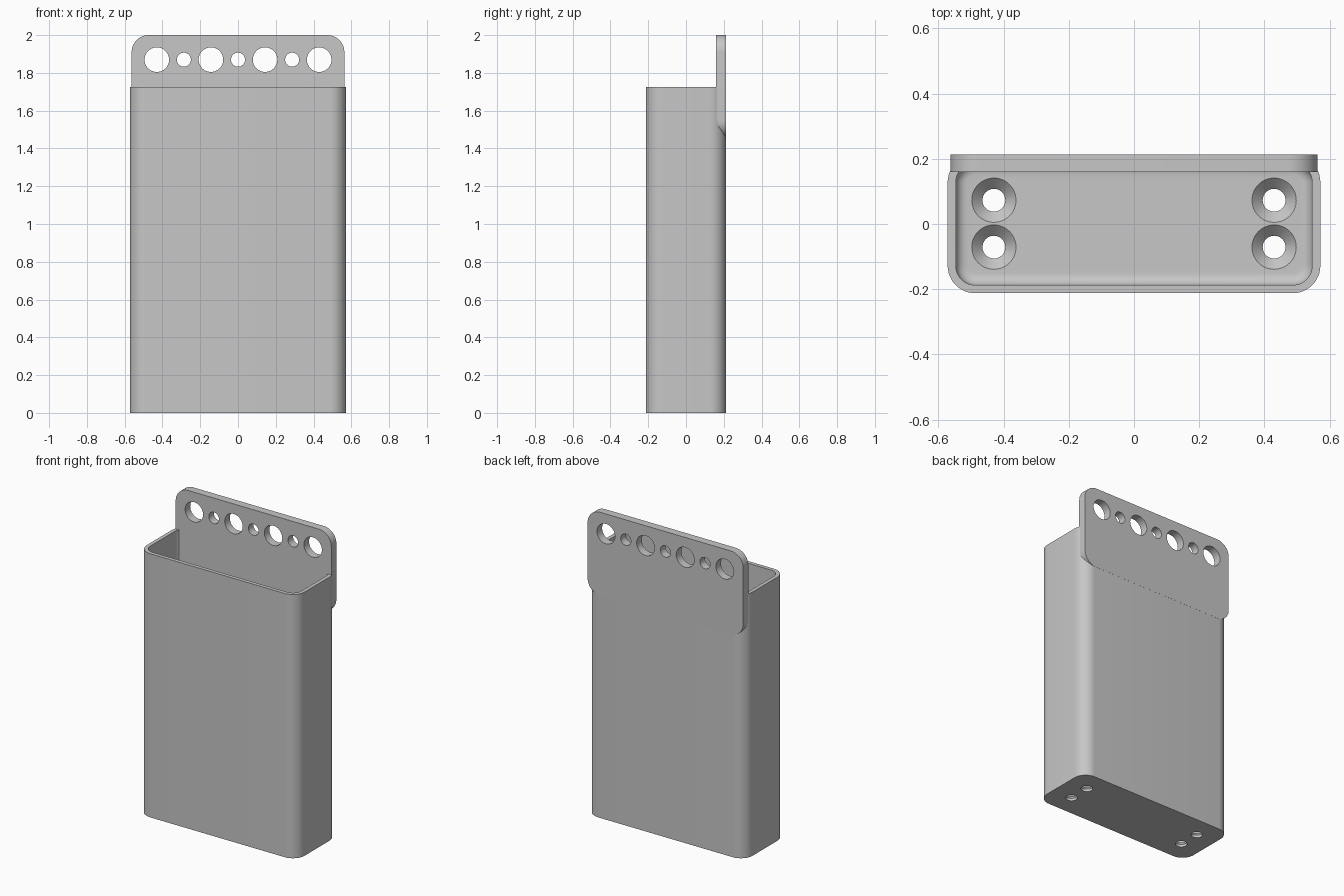
import bpy, bmesh, math

if "Cube" in bpy.data.objects:
    bpy.data.objects.remove(bpy.data.objects["Cube"])

GREY = 0.57
grey = bpy.data.materials.new("light grey plastic")
grey.use_nodes = True
grey.diffuse_color = (GREY, GREY, GREY, 1)
grey.node_tree.nodes["Principled BSDF"].inputs["Base Color"].default_value = (GREY, GREY, GREY, 1)


def rounded_rect(half_w, half_h, radius, steps=12):
    """Counter-clockwise outline of a rounded rectangle."""
    points = []
    for quarter, (sx, sy) in enumerate([(1, 1), (-1, 1), (-1, -1), (1, -1)]):
        for i in range(steps + 1):
            a = math.pi / 2 * (quarter + i / steps)
            points.append((sx * (half_w - radius) + radius * math.cos(a),
                           sy * (half_h - radius) + radius * math.sin(a)))
    return points


def circle(cx, cy, radius, steps=48):
    return [(cx + radius * math.cos(2 * math.pi * i / steps),
             cy + radius * math.sin(2 * math.pi * i / steps)) for i in range(steps)]


def add_loft(bm, rings):
    """Skin a list of equal-length 3D rings and cap both ends."""
    loops = [[bm.verts.new(p) for p in ring] for ring in rings]
    for a, b in zip(loops, loops[1:]):
        for i in range(len(a)):
            j = (i + 1) % len(a)
            bm.faces.new((a[i], a[j], b[j], b[i]))
    bm.faces.new(loops[0][::-1])
    bm.faces.new(loops[-1])


def make_object(name, lofts):
    bm = bmesh.new()
    for rings in lofts:
        add_loft(bm, rings)
    bmesh.ops.recalc_face_normals(bm, faces=bm.faces)
    mesh = bpy.data.meshes.new(name)
    bm.to_mesh(mesh)
    bm.free()
    mesh.materials.append(grey)
    obj = bpy.data.objects.new(name, mesh)
    bpy.context.collection.objects.link(obj)
    return obj


def drill(obj, lofts):
    """Cut holes, then tidy away the cutter and smooth the curved faces."""
    cutter = make_object("hole_cutter", lofts)
    cutter.hide_render = True
    mod = obj.modifiers.new("holes", 'BOOLEAN')
    mod.operation = 'DIFFERENCE'
    mod.solver = 'EXACT'
    mod.object = cutter
    bpy.ops.object.select_all(action='DESELECT')
    obj.select_set(True)
    bpy.context.view_layer.objects.active = obj
    bpy.ops.object.modifier_apply(modifier=mod.name)
    bpy.data.objects.remove(cutter)
    bpy.ops.object.shade_smooth_by_angle(angle=math.radians(30))


def at_z(points, z):
    return [(x, y, z) for x, y in points]


def at_y(points, y, z_mid=0.0):
    return [(x, y, z + z_mid) for x, z in points]


HALF_W, HALF_D, TOP = 0.572, 0.2125, 1.725
CORNER, WALL, FLOOR, FILLET = 0.085, 0.025, 0.05, 0.035

# Open container: outer wall, rim, inner wall, floor fillet
outer = rounded_rect(HALF_W, HALF_D, CORNER)
rings = [at_z(outer, 0), at_z(outer, TOP)]
inset_heights = [(WALL, TOP)]
for k in range(7):
    a = math.pi / 2 * k / 6
    inset_heights.append((WALL + FILLET * (1 - math.cos(a)),
                          FLOOR + FILLET * (1 - math.sin(a))))
for inset, z in inset_heights:
    rings.append(at_z(rounded_rect(HALF_W - inset, HALF_D - inset, CORNER - inset), z))
container = make_object("container", [rings])

# Countersunk drain holes in the floor
HOLE, SINK = 0.035, 0.068
drains = []
for x in (-0.43, 0.43):
    for y in (-0.071, 0.073):
        drains.append([at_z(circle(x, y, r), z) for r, z in (
            (HOLE, -0.1), (HOLE, FLOOR - SINK + HOLE), (SINK, FLOOR), (SINK, FLOOR + 0.02))])
drill(container, drains)

# Rounded hanging plate at the back
BOTTOM, PEAK = 1.455, 2.0
plate_outline = rounded_rect(0.563, (PEAK - BOTTOM) / 2, 0.09)
plate = make_object("hanging_plate", [
    [at_y(plate_outline, y, (PEAK + BOTTOM) / 2) for y in (0.16, HALF_D + 0.0005)]])

# Row of alternating large and small mounting holes
mounts = []
for i in range(-3, 4):
    radius = 0.065 if i % 2 else 0.037
    mounts.append([at_y(circle(i * 0.1433, 1.87, radius), y) for y in (0.1, 0.3)])
drill(plate, mounts)
